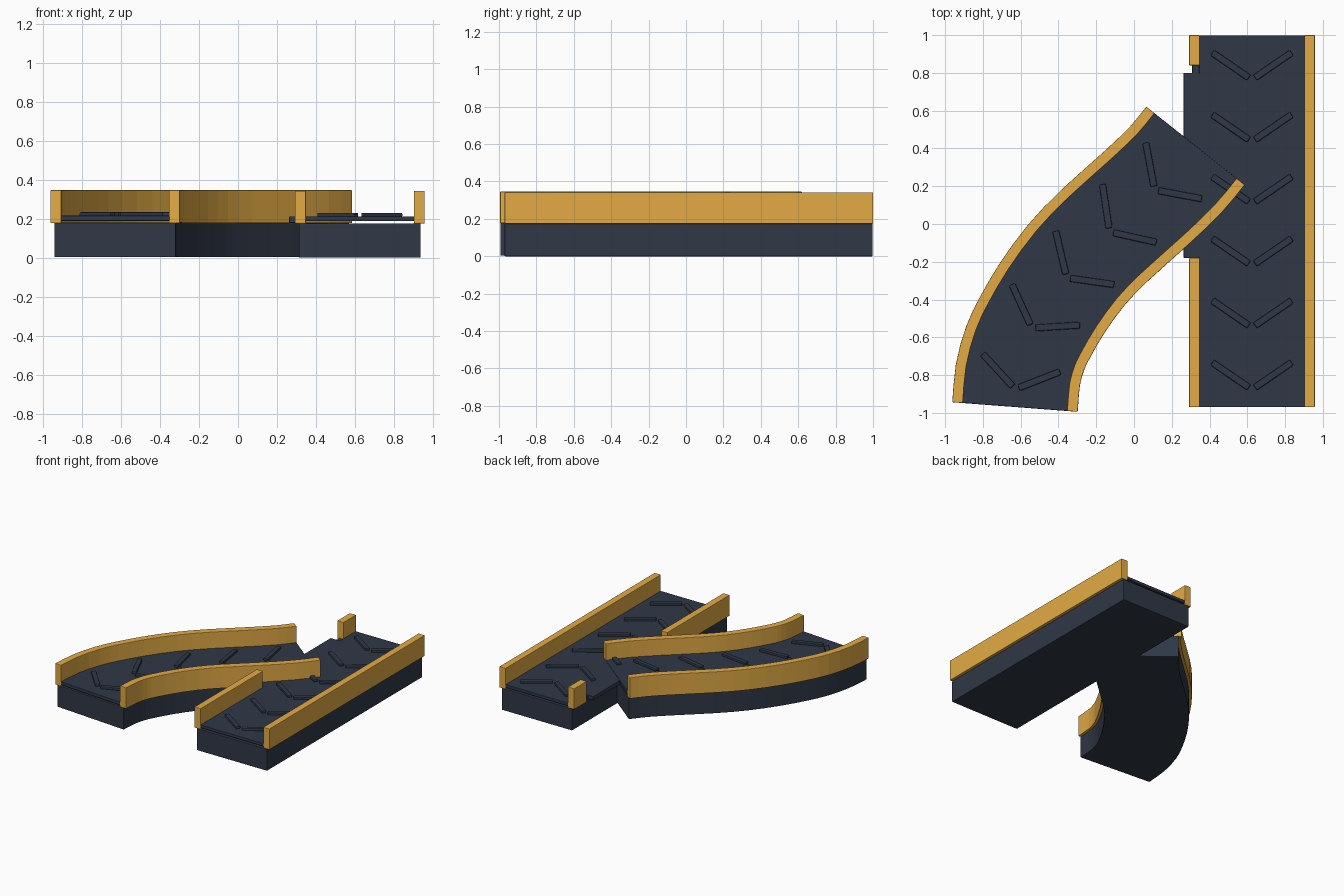
import bpy, bmesh, math
from mathutils import Vector

if "Cube" in bpy.data.objects:
    bpy.data.objects.remove(bpy.data.objects["Cube"])


def material(name, rgb):
    m = bpy.data.materials.new(name)
    m.diffuse_color = (*rgb, 1)
    m.use_nodes = True
    m.node_tree.nodes["Principled BSDF"].inputs["Base Color"].default_value = m.diffuse_color
    return m


DARK = material("dark slate", (0.029, 0.039, 0.062))
BRASS = material("warm amber", (0.77, 0.41, 0.061))


def smooth_path(pts, steps):
    """Catmull-Rom curve through the points, with extended ends."""
    p = [Vector(q) for q in pts]
    p = [2 * p[0] - p[1]] + p + [2 * p[-1] - p[-2]]
    out = []
    for i in range(1, len(p) - 2):
        a, b, c, d = p[i - 1:i + 3]
        for k in range(steps):
            t = k / steps
            out.append(0.5 * (2 * b + (c - a) * t + (2 * a - 5 * b + 4 * c - d) * t * t
                              + (3 * b - a - 3 * c + d) * t ** 3))
    return out + [p[-2]]


def sweep(name, path, lo, hi, z0, z1, mat, bevel=0.004, start=None):
    """Rectangular section from lateral offset lo to hi (right is +) along a path."""
    path = [Vector(p) for p in path]
    bm = bmesh.new()
    rings = []
    for i, p in enumerate(path):
        d = (path[min(i + 1, len(path) - 1)] - path[max(i - 1, 0)]).normalized()
        if i == 0 and start:
            d = Vector(start).normalized()
        n = Vector((d.y, -d.x))
        rings.append([bm.verts.new((*(p + n * s), z))
                      for s, z in ((lo, z0), (hi, z0), (hi, z1), (lo, z1))])
    for a, b in zip(rings, rings[1:]):
        for k in range(4):
            bm.faces.new((a[k], a[(k + 1) % 4], b[(k + 1) % 4], b[k]))
    bm.faces.new(rings[0])
    bm.faces.new(rings[-1][::-1])
    bmesh.ops.recalc_face_normals(bm, faces=bm.faces)
    me = bpy.data.meshes.new(name)
    bm.to_mesh(me)
    bm.free()
    me.materials.append(mat)
    ob = bpy.data.objects.new(name, me)
    bpy.context.collection.objects.link(ob)
    mod = ob.modifiers.new("soft edges", 'BEVEL')
    mod.width = bevel
    mod.segments = 2
    mod.angle_limit = math.radians(50)
    return ob


def chevron(name, tip, heading, z):
    """Two raised bars opening towards the heading (degrees)."""
    h = math.radians(heading)
    f = Vector((math.cos(h), math.sin(h)))
    r = Vector((f.y, -f.x))
    for side, label in ((-1, "left"), (1, "right")):
        a = Vector(tip) + r * side * 0.016 + f * 0.004
        b = Vector(tip) + r * side * 0.210 + f * 0.137
        sweep(f"{name}_{label}", [a, b], -0.018, 0.018, z - 0.004, z + 0.018, DARK, 0.006)


# Straight conveyor
CX = 0.6245


def straight(y0, y1):
    return [(CX, y0), (CX, y1)]


sweep("straight_base", straight(-0.97, 0.998), -0.312, 0.312, 0.0, 0.175, DARK)
sweep("straight_belt", straight(-0.97, 0.998), -0.28, 0.28, 0.187, 0.212, DARK)
sweep("straight_right_rail", straight(-0.97, 1.0), 0.277, 0.333, 0.175, 0.342, BRASS)
sweep("straight_left_rail_front", straight(-0.97, -0.18), -0.333, -0.277, 0.175, 0.342, BRASS)
sweep("straight_left_rail_back", straight(0.84, 1.0), -0.333, -0.277, 0.175, 0.342, BRASS)
# Joining plate in the gap of the left rail
sweep("joining_plate", straight(-0.18, 0.80), -0.362, -0.275, 0.178, 0.211, DARK)
sweep("joining_plate_stub", straight(0.79, 0.845), -0.317, -0.275, 0.178, 0.206, DARK)
for i in range(6):
    chevron(f"straight_cleat_{i + 1}", (CX, 0.77 - 0.328 * i), 90, 0.212)

# Curved conveyor
curve = smooth_path([(-0.630, -0.969), (-0.615, -0.800), (-0.576, -0.657), (-0.523, -0.545),
                     (-0.432, -0.390), (-0.306, -0.218), (-0.157, -0.062), (0.068, 0.140),
                     (0.222, 0.288), (0.326, 0.414)], 2)
START = (0.076, 0.997)
sweep("curved_base", curve, -0.312, 0.312, 0.003, 0.179, DARK, start=START)
sweep("curved_belt", curve, -0.28, 0.28, 0.188, 0.215, DARK, start=START)
sweep("curved_left_rail", curve, -0.333, -0.277, 0.177, 0.346, BRASS, start=START)
sweep("curved_right_rail", curve, 0.277, 0.333, 0.177, 0.346, BRASS, start=START)
cleats = [(-0.627, -0.868, 77), (-0.537, -0.545, 59), (-0.352, -0.280, 47.5),
          (-0.124, -0.037, 43), (0.114, 0.185, 45)]
for i, (x, y, heading) in enumerate(cleats):
    chevron(f"curved_cleat_{i + 1}", (x, y), heading, 0.215)
